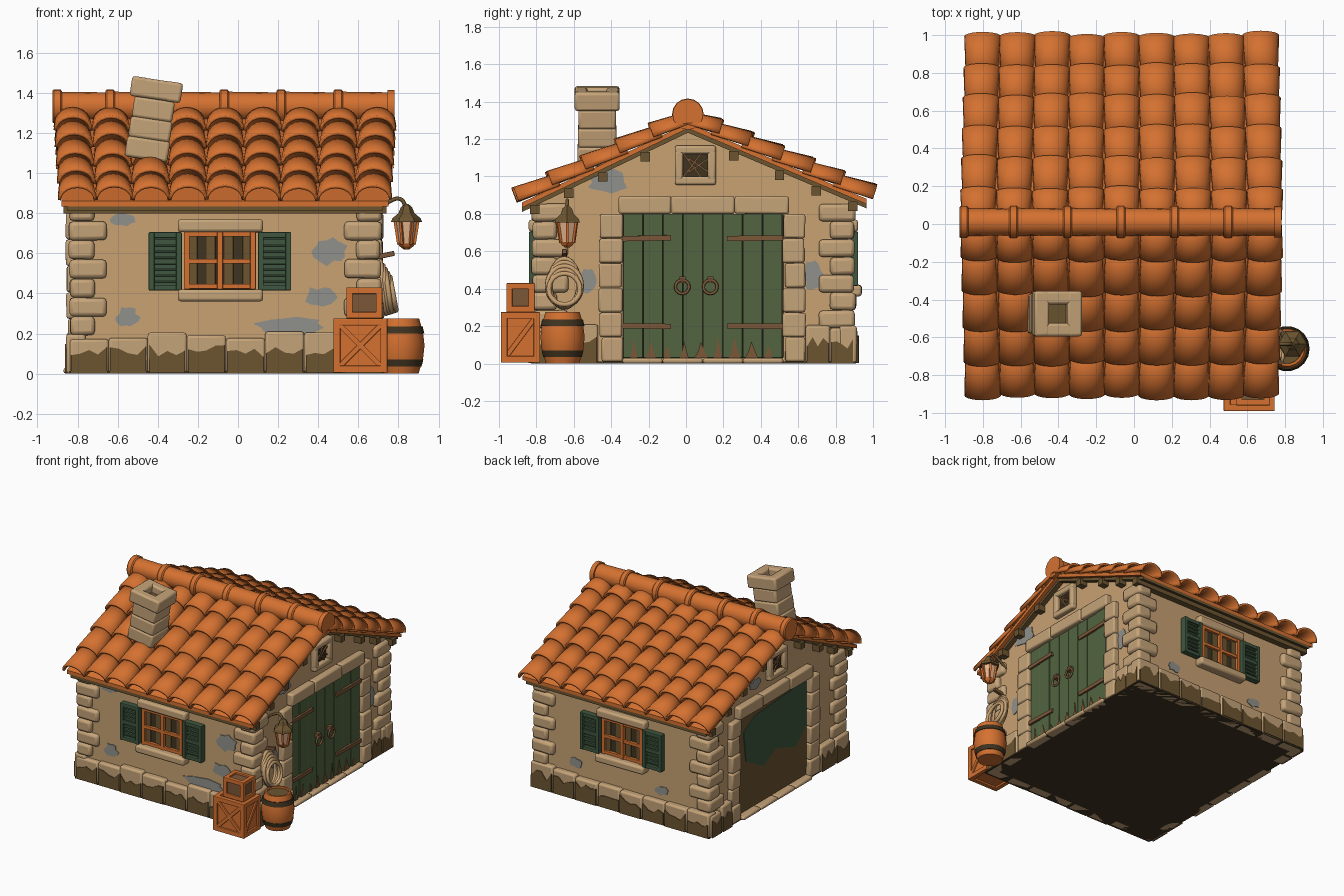
import bpy, bmesh, math, random
from mathutils import Vector as V, Matrix as M, Euler

if "Cube" in bpy.data.objects:
    bpy.data.objects.remove(bpy.data.objects["Cube"])
random.seed(4)
R = random.uniform

COLOURS = {
    "plaster": (0.58, 0.36, 0.17), "stone": (0.56, 0.37, 0.19), "terracotta": (0.66, 0.165, 0.03),
    "door green": (0.085, 0.13, 0.052), "shutter green": (0.05, 0.095, 0.05), "dirt brown": (0.15, 0.09, 0.03),
    "dark timber": (0.05, 0.033, 0.014), "bare grey": (0.28, 0.28, 0.26), "rusty metal": (0.2, 0.095, 0.04),
    "lamp glass": (0.85, 0.5, 0.3)}
MATS = {}
for name, rgb in COLOURS.items():
    m = MATS[name] = bpy.data.materials.new(name)
    m.use_nodes = True
    m.diffuse_color = (*rgb, 1)
    m.node_tree.nodes["Principled BSDF"].inputs["Base Color"].default_value = (*rgb, 1)


class Part:
    """Collects simple solids into one named object."""
    def __init__(self, name):
        self.name, self.bm, self.slots = name, bmesh.new(), []

    def paint(self, faces, colour):
        if colour not in self.slots:
            self.slots.append(colour)
        for f in faces:
            f.material_index = self.slots.index(colour)

    def box(self, centre, size, colour, rot=M()):
        mat = M.Translation(centre) @ rot.to_4x4() @ M.Diagonal((*size, 1))
        vs = bmesh.ops.create_cube(self.bm, size=1, matrix=mat)["verts"]
        self.paint({f for v in vs for f in v.link_faces}, colour)

    def span(self, a, b, colour, wobble=0):
        a, b = V(a), V(b)
        rot = Euler([R(-wobble, wobble) for _ in "xyz"]).to_matrix()
        self.box((a + b) / 2, [abs(k) for k in b - a], colour, rot)

    def wall(self, side, u, v, d, colour, wobble=0):
        self.span(at(side, u[0], v[0], d[0]), at(side, u[1], v[1], d[1]), colour, wobble)

    def bar(self, a, b, w, colour):
        a, b = V(a), V(b)
        self.box((a + b) / 2, (w, w, (b - a).length), colour, (b - a).to_track_quat("Z", "Y").to_matrix())

    def plate(self, pts, offset, colour):
        f = self.bm.faces.new([self.bm.verts.new(p) for p in pts])
        out = bmesh.ops.extrude_face_region(self.bm, geom=[f], use_keep_orig=True)["geom"]
        vs = [g for g in out if isinstance(g, bmesh.types.BMVert)]
        bmesh.ops.translate(self.bm, verts=vs, vec=offset)
        self.paint({g for v in vs for g in v.link_faces} | {f}, colour)

    def loft(self, rings, colour, closed=True):
        rows = [[self.bm.verts.new(p) for p in ring] for ring in rings]
        n, faces = len(rows[0]), []
        for a, b in zip(rows, rows[1:]):
            for i in range(n if closed else n - 1):
                j = (i + 1) % n
                faces.append(self.bm.faces.new((a[i], a[j], b[j], b[i])))
        if closed:
            faces += [self.bm.faces.new(rows[0]), self.bm.faces.new(rows[-1])]
        self.paint(faces, colour)

    def lathe(self, base, profile, colour, n=16, rot=M()):
        self.loft([[V(base) + rot.to_3x3() @ V((r * math.cos(k * math.tau / n), r * math.sin(k * math.tau / n), z))
                    for k in range(n)] for r, z in profile], colour)

    def tile(self, top, low, r0, r1):
        top, low = V(top), V(low)
        up = V((1, 0, 0)).cross(low - top).normalized()
        up = up if up.z > 0 else -up
        arc = [math.pi * k / 10 for k in range(11)]
        self.loft([[p + V((math.cos(a) * r, 0, 0)) + up * math.sin(a) * r * 0.8 for a in arc]
                   for p, r in ((top, r0), ((top + low) / 2, (r0 + r1) / 2), (low, r1))], "terracotta", False)

    def done(self, bevel=0, smooth=False, thick=0):
        bmesh.ops.recalc_face_normals(self.bm, faces=self.bm.faces)
        me = bpy.data.meshes.new(self.name)
        self.bm.to_mesh(me)
        ob = bpy.data.objects.new(self.name, me)
        bpy.context.collection.objects.link(ob)
        for s in self.slots:
            me.materials.append(MATS[s])
        if smooth:
            bpy.ops.object.select_all(action="DESELECT")
            ob.select_set(True)
            bpy.context.view_layer.objects.active = ob
            bpy.ops.object.shade_smooth_by_angle(angle=math.radians(40))
        if thick:
            mod = ob.modifiers.new("thickness", "SOLIDIFY")
            mod.thickness, mod.offset = thick, 0
        if bevel:
            mod = ob.modifiers.new("soft edges", "BEVEL")
            mod.width, mod.segments = bevel, 2


def at(side, u, v, d):
    """Point on a wall: u along it, v up, d outward."""
    return {"right": V((0.68 + d, u, v)), "left": V((-0.81 - d, u, v)),
            "front": V((u, -0.79 - d, v)), "back": V((u, 0.87 + d, v))}[side]


def wire(name, paths, radius, colour, cyclic=False):
    cu = bpy.data.curves.new(name, "CURVE")
    cu.dimensions, cu.bevel_depth, cu.bevel_resolution, cu.resolution_u = "3D", radius, 2, 6
    for path in paths:
        sp = cu.splines.new("BEZIER")
        sp.bezier_points.add(len(path) - 1)
        sp.use_cyclic_u = cyclic
        for bp, p in zip(sp.bezier_points, path):
            bp.co, bp.handle_left_type, bp.handle_right_type = p, "AUTO", "AUTO"
    cu.materials.append(MATS[colour])
    bpy.context.collection.objects.link(bpy.data.objects.new(name, cu))


def ring(c, ry, rz, lean=0):
    return [V(c) + V((lean * math.sin(a), ry * math.cos(a), rz * math.sin(a))) for a in [k * math.tau / 8 for k in range(8)]]


# House body and floor
p = Part("walls")
p.plate([(-0.81, y, z) for y, z in ((-0.79, 0.01), (0.87, 0.01), (0.87, 0.89), (0.01, 1.27), (-0.79, 0.88))], V((1.49, 0, 0)), "plaster")
p.done()
p = Part("floor")
p.span((-0.84, -0.83, 0), (0.72, 0.91, 0.012), "dark timber")
p.done()

# Plinth stones with a dirty splash band on each
p, dirt = Part("plinth_stones"), Part("plinth_dirt")
RUNS = [("front", -0.84, 0.72, 8), ("back", -0.84, 0.72, 8)]
RUNS += [(s, a, b, n) for s in ("left", "right") for a, b, n in ((-0.82, -0.47, 2), (0.64, 0.9, 2))]
for side, a, b, n in RUNS:
    w = (b - a) / n
    for i in range(n):
        u0, u1, d = a + i * w, a + (i + 1) * w, R(0.035, 0.048)
        p.wall(side, (u0, u1), (0, R(0.17, 0.21)), (-0.05, d), "stone")
        us = [u0 + 0.008 + (w - 0.016) * k / 4 for k in range(5)]
        pts = [(us[0], 0.004), (us[-1], 0.004)] + [(u, R(0.08, 0.15)) for u in reversed(us)]
        dirt.plate([at(side, u, v, d - 0.002) for u, v in pts], at(side, 0, 0, 0.008) - at(side, 0, 0, 0), "dirt brown")
p.done(0.014, True)
dirt.done()

# Corner stones
p = Part("corner_stones")
for x, sx in ((-0.845, 1), (0.72, -1)):
    for y, sy in ((-0.83, 1), (0.91, -1)):
        for i in range(7):
            z, long = 0.19 + i * 0.095, i % 2
            p.span((x + sx * R(0, 0.012), y + sy * R(0, 0.012), z),
                   (x + sx * (0.13 + 0.06 * long), y + sy * (0.2 - 0.06 * long), z + 0.094), "stone", 0.02)
p.done(0.02, True)

# Bare patches in the plaster
p = Part("bare_patches")
for side, u, v, w, h in (("front", -0.57, 0.77, 0.07, 0.035), ("front", 0.46, 0.61, 0.09, 0.07), ("front", 0.26, 0.23, 0.22, 0.05),
                         ("front", 0.41, 0.38, 0.08, 0.06), ("front", -0.55, 0.28, 0.06, 0.06), ("right", -0.42, 0.97, 0.12, 0.07),
                         ("right", 0.68, 0.47, 0.06, 0.09), ("right", -0.52, 0.44, 0.05, 0.08), ("back", 0.35, 0.27, 0.07, 0.04),
                         ("back", -0.4, 0.25, 0.06, 0.04), ("left", 0.3, 0.98, 0.08, 0.05)):
    angles = [k * math.tau / 14 for k in range(14)]
    p.plate([at(side, u + w * math.cos(a) * R(0.65, 1.1), v + h * math.sin(a) * R(0.65, 1.1), 0) for a in angles],
            at(side, 0, 0, 0.006) - at(side, 0, 0, 0), "bare grey")
p.done()

# Gable ends: stone door surround and vent
for side in ("right", "left"):
    p = Part(side + "_door_surround")
    for lo, hi in ((-0.47, -0.335), (0.515, 0.64)):
        for i in range(6):
            p.wall(side, (lo + R(0, 0.02), hi - R(0, 0.008)), (0.01 + i * 0.132, 0.14 + i * 0.132), (-0.02, R(0.035, 0.05)), "stone", 0.015)
    for a, b in ((-0.36, -0.08), (-0.08, 0.26), (0.26, 0.55)):
        p.wall(side, (a, b), (0.8, 0.895), (-0.02, R(0.045, 0.055)), "stone", 0.01)
    for i in range(4):
        p.wall(side, (-0.34 + i * 0.215, -0.125 + i * 0.215), (0, 0.03), (-0.02, 0.06), "stone")
    for u, v in (((-0.06, 0.16), (0.955, 1.0)), ((-0.06, 0.16), (1.12, 1.165)), ((-0.06, -0.015), (0.98, 1.14)), ((0.115, 0.16), (0.98, 1.14))):
        p.wall(side, u, v, (-0.01, 0.04), "stone")
    p.done(0.012, True)
    p = Part(side + "_vent_lattice")
    p.wall(side, (-0.02, 0.12), (0.99, 1.13), (-0.01, 0.008), "dark timber")
    for s in (1, -1):
        for o in (-0.035, 0.035):
            p.bar(at(side, 0.05 - 0.055 + o / 2, 1.06 - s * 0.055 - s * o / 2 * -1, 0.015),
                  at(side, 0.05 + 0.055 + o / 2, 1.06 + s * 0.055 + s * o / 2 * -1, 0.015), 0.01, "rusty metal")
    p.done()

# Plank doors with straps, rust stains and pull rings
p = Part("double_door")
p.wall("right", (-0.34, 0.52), (0.03, 0.8), (-0.01, 0.006), "dark timber")
for i in range(8):
    u = -0.335 + i * 0.1065
    p.wall("right", (u, u + 0.104), (0.03, 0.8), (0, R(0.015, 0.022)), "door green")
p.done(0.004)
p = Part("door_ironwork")
for v in (0.2, 0.67):
    for u in ((-0.34, -0.08), (0.22, 0.52)):
        p.wall("right", u, (v - 0.014, v + 0.014), (0.01, 0.034), "rusty metal", 0.02)
for i in range(9):
    u, w = -0.28 + i * 0.09, R(0.015, 0.04)
    p.plate([at("right", u + a * w, 0.03 + b, 0.021) for a, b in ((-1, 0), (1, 0), (0.4, 0.05), (0, R(0.05, 0.13)), (-0.5, 0.03))],
            V((0.004, 0, 0)), "rusty metal")
for u in (-0.02, 0.13):
    p.wall("right", (u - 0.016, u + 0.016), (0.43, 0.465), (0.01, 0.05), "rusty metal")
p.done()
wire("pull_rings", [ring((0.725, u, 0.41), 0.036, 0.036) for u in (-0.02, 0.13)], 0.008, "rusty metal", True)

# Worn opening on the opposite gable
p = Part("left_doorway")
p.wall("left", (-0.34, 0.52), (0.03, 0.8), (-0.01, 0.004), "dirt brown")
p.plate([at("left", u, v, 0.003) for u, v in ((0.45, 0.66), (0.3, 0.74), (-0.33, 0.78), (-0.33, 0.42), (-0.2, 0.3), (0.05, 0.38), (0.2, 0.3), (0.42, 0.42))],
        V((-0.006, 0, 0)), "shutter green")
p.done()

# Windows with sill, lintel and louvred shutters
for side in ("front", "back"):
    c = -0.09 if side == "front" else -0.07
    p = Part(side + "_window_stones")
    p.wall(side, (c - 0.21, c + 0.215), (0.36, 0.42), (-0.02, 0.07), "stone", 0.01)
    p.wall(side, (c - 0.21, c + 0.215), (0.705, 0.77), (-0.02, 0.05), "stone", 0.01)
    p.done(0.015, True)
    p = Part(side + "_window_frame")
    p.wall(side, (c - 0.17, c + 0.17), (0.42, 0.71), (-0.01, 0.006), "dark timber")
    for k in range(4):
        u = c - 0.135 + k * 0.09
        p.wall(side, (u - 0.022, u + 0.022), (0.43, 0.7), (0, 0.012), "dirt brown")
    for u in (c - 0.165, c, c + 0.165):
        p.wall(side, (u - 0.014, u + 0.014), (0.42, 0.71), (0, 0.032), "terracotta")
    for v in (0.435, 0.56, 0.695):
        p.wall(side, (c - 0.17, c + 0.17), (v - 0.012, v + 0.012), (0, 0.029), "terracotta")
    p.done(0.003)
    p = Part(side + "_shutters")
    for s in (-1, 1):
        u0, u1 = sorted((c + s * 0.19, c + s * 0.355))
        p.wall(side, (u0 + 0.01, u1 - 0.01), (0.43, 0.69), (0, 0.022), "shutter green")
        for a in (u0, u1 - 0.028):
            p.wall(side, (a, a + 0.028), (0.415, 0.705), (0, 0.05), "shutter green")
        for v in (0.415, 0.545, 0.677):
            p.wall(side, (u0, u1), (v, v + 0.028), (0, 0.046), "shutter green")
        for k in range(8):
            v = 0.455 + k * 0.03
            p.wall(side, (u0 + 0.02, u1 - 0.02), (v, v + 0.012), (0, 0.038), "shutter green")
    p.done(0.004)

# Roof boards, purlins and curved tiles
RIDGE = V((0, 0.01, 1.285))
tiles, boards = Part("roof_tiles"), Part("roof_boards")
for eave, rows in ((V((0, -0.9, 0.85)), 5), (V((0, 0.99, 0.87)), 6)):
    run = eave - RIDGE
    edge = RIDGE + run * 0.975
    for x0, x1, drop, t, col in ((-0.88, 0.75, 0.0, 0.028, "terracotta"), (-0.85, 0.72, 0.026, 0.025, "dirt brown")):
        a, b = RIDGE - V((0, 0, drop)), edge - V((0, 0, drop))
        boards.plate([(x0, q.y, q.z) for q in (a, b, b - V((0, 0, t)), a - V((0, 0, t)))], V((x1 - x0, 0, 0)), col)
    for f in (0.25, 0.5, 0.7, 0.9):
        q = RIDGE + run * f
        boards.span((-0.87, q.y - 0.025, q.z - 0.095), (0.74, q.y + 0.025, q.z - 0.045), "dirt brown")
    for r in range(rows):
        f0, f1 = max(0, (r - 0.25) / rows), (r + 1) / rows
        for k in range(9):
            def spot(f, lift):
                return RIDGE + run * f + V((-0.065 + (k - 4) * 0.184 * (1.035 - 0.035 * f), 0, lift))
            tiles.tile(spot(f0, -0.008), spot(f1 + R(-0.01, 0.01), 0.012 + R(0, 0.006)), 0.077, 0.09)
tiles.done(0, True, 0.016)
boards.done()

# Ridge tiles with collars
p = Part("ridge_tiles")
turn = M.Rotation(math.pi / 2, 3, "Y")
for i in range(6):
    x = -0.925 + i * 0.284
    p.lathe((x, 0.01, 1.332), ((0.074, 0), (0.07, 0.284)), "terracotta", 16, turn)
    p.lathe((x + (0 if i == 0 else -0.02), 0.01, 1.332), ((0.078, 0), (0.085, 0.008), (0.085, 0.04), (0.076, 0.048)), "terracotta", 16, turn)
p.lathe((0.745, 0.01, 1.332), ((0.082, 0), (0.082, 0.035)), "terracotta", 16, turn)
p.done(0, True)

# Leaning chimney
p = Part("chimney")
tilt = M.Rotation(0.15, 3, "Y")
base = V((-0.455, -0.475, 1.1))
for i in range(3):
    p.box(base + tilt @ V((0, 0, 0.02 + i * 0.1)), (0.215 - i * 0.006, 0.21 - i * 0.004, 0.104), "stone", tilt)
for s in (-1, 1):
    p.box(base + tilt @ V((s * 0.088, 0, 0.32)), (0.08, 0.24, 0.1), "stone", tilt)
    p.box(base + tilt @ V((0, s * 0.085, 0.32)), (0.25, 0.07, 0.098), "stone", tilt)
p.box(base + tilt @ V((0, 0, 0.29)), (0.12, 0.12, 0.05), "dirt brown", tilt)
p.done(0.014, True)

# Stacked crates
for name, lo, hi, w in (("large_crate", V((0.475, -0.99, 0.005)), V((0.745, -0.78, 0.275)), 0.035),
                        ("small_crate", V((0.54, -0.96, 0.275)), V((0.72, -0.81, 0.43)), 0.032)):
    p, e = Part(name), V((0.014, 0.014, 0.014))
    small = name == "small_crate"
    p.span(lo + e, hi - e, "rusty metal" if small else "terracotta")
    a, b = lo + V((w, w, w)) / 2, hi - V((w, w, w)) / 2
    for i in range(3):
        for s in (0, 1):
            for t in (0, 1):
                q, r = a.copy(), b.copy()
                for axis, flag in (((i + 1) % 3, s), ((i + 2) % 3, t)):
                    q[axis] = r[axis] = (b if flag else a)[axis]
                q[i], r[i] = lo[i], hi[i]
                p.bar(q, r, w, "terracotta")
    if not small:
        for z0, z1 in ((a.z, b.z), (b.z, a.z)):
            p.bar((a.x, lo.y + 0.016, z0), (b.x, lo.y + 0.016, z1), 0.026, "terracotta")
        p.bar((hi.x - 0.016, a.y, a.z), (hi.x - 0.016, b.y, b.z), 0.026, "terracotta")
    p.done(0.004)

# Barrel
p = Part("barrel")
spot = (0.81, -0.66, 0)
p.lathe(spot, ((0.09, 0), (0.112, 0.07), (0.12, 0.14), (0.112, 0.21), (0.093, 0.275), (0.08, 0.275), (0.078, 0.26)), "terracotta", 18)
p.lathe(spot, ((0.079, 0.25), (0.079, 0.263)), "dirt brown", 18)
for z, r0, r1 in ((0.035, 0.105, 0.114), (0.2, 0.119, 0.111)):
    p.lathe(spot, ((r0 - 0.01, z), (r0, z), (r1, z + 0.035), (r1 - 0.01, z + 0.035)), "dark timber", 18)
p.done(0, True)

# Coiled rope on a peg
wire("rope_coil", [ring((0.725 + 0.012 * k, -0.65, 0.43 - 0.008 * k), 0.075 + 0.008 * (k % 3), 0.13 - 0.012 * k, -0.015) for k in range(5)],
     0.013, "plaster", True)
p = Part("rope_peg")
p.bar((0.66, -0.65, 0.575), (0.78, -0.65, 0.6), 0.025, "rusty metal")
p.done(0.004)

# Wall lantern
wire("lantern_bracket", [[(0.68, -0.635, 0.8), (0.75, -0.635, 0.855), (0.81, -0.635, 0.87), (0.84, -0.635, 0.82)]], 0.01, "dirt brown")
p = Part("lantern")
spot = V((0.84, -0.635, 0.62))
p.lathe(spot, ((0.015, 0), (0.035, 0.015), (0.045, 0.03)), "terracotta", 6)
p.lathe(spot, ((0.037, 0.03), (0.054, 0.14)), "lamp glass", 6)
p.lathe(spot, ((0.078, 0.135), (0.07, 0.155), (0.04, 0.18), (0.028, 0.21), (0.01, 0.225)), "dirt brown", 6)
for k in range(6):
    d = V((math.cos(k * math.tau / 6), math.sin(k * math.tau / 6), 0))
    p.bar(spot + d * 0.04 + V((0, 0, 0.025)), spot + d * 0.058 + V((0, 0, 0.14)), 0.013, "terracotta")
p.done()
